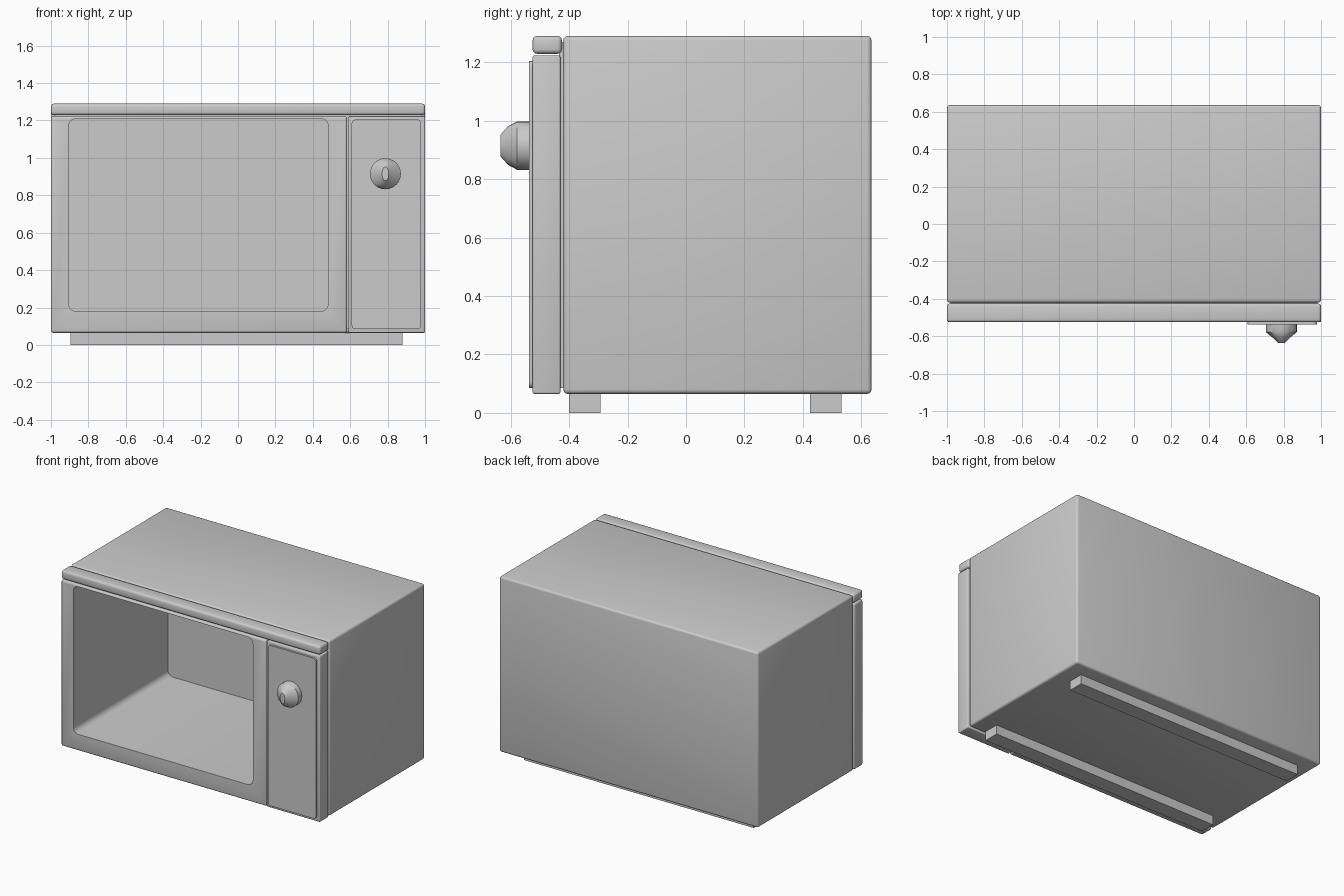
import bpy, bmesh, math

if "Cube" in bpy.data.objects:
    bpy.data.objects.remove(bpy.data.objects["Cube"])


def finish(name, bm):
    bmesh.ops.recalc_face_normals(bm, faces=bm.faces)
    me = bpy.data.meshes.new(name)
    bm.to_mesh(me)
    bm.free()
    ob = bpy.data.objects.new(name, me)
    bpy.context.collection.objects.link(ob)
    return ob


def box(name, x, y, z, bevel=0.0, segs=3):
    bm = bmesh.new()
    bmesh.ops.create_cube(bm, size=1)
    for v in bm.verts:
        for i, (a, b) in enumerate((x, y, z)):
            v.co[i] = (a + b) / 2 + v.co[i] * (b - a)
    if bevel:
        bmesh.ops.bevel(bm, geom=bm.edges[:], offset=bevel, segments=segs,
                        profile=0.5, affect='EDGES')
    return finish(name, bm)


def rounded_slab(name, x, y, z, r, segs=5):
    # rounded rectangle in the xz plane, extruded along y
    corners = [(x[1] - r, z[1] - r), (x[0] + r, z[1] - r),
               (x[0] + r, z[0] + r), (x[1] - r, z[0] + r)]
    pts = []
    for k, (cx, cz) in enumerate(corners):
        for s in range(segs + 1):
            a = math.pi / 2 * (k + s / segs)
            pts.append((cx + r * math.cos(a), cz + r * math.sin(a)))
    bm = bmesh.new()
    face = bm.faces.new([bm.verts.new((px, y[0], pz)) for px, pz in pts])
    ext = bmesh.ops.extrude_face_region(bm, geom=[face])
    moved = [g for g in ext['geom'] if isinstance(g, bmesh.types.BMVert)]
    bmesh.ops.translate(bm, vec=(0, y[1] - y[0], 0), verts=moved)
    return finish(name, bm)


def smooth(ob):
    bpy.ops.object.select_all(action='DESELECT')
    bpy.context.view_layer.objects.active = ob
    ob.select_set(True)
    bpy.ops.object.shade_smooth_by_angle(angle=math.radians(35))


def cut(ob, cutter):
    bpy.context.view_layer.objects.active = ob
    mod = ob.modifiers.new("opening", 'BOOLEAN')
    mod.operation = 'DIFFERENCE'
    mod.solver = 'EXACT'
    mod.object = cutter
    bpy.ops.object.modifier_apply(modifier=mod.name)


parts = []

# housing, door and the recessed joint between them
body = box("body", (-1, 1), (-0.42, 0.635), (0.065, 1.29), 0.015)
door = box("door_frame", (-1, 0.583), (-0.525, -0.43), (0.065, 1.223), 0.012)
joint = box("door_joint", (-0.98, 0.98), (-0.435, -0.415), (0.085, 1.27))

# cooking cavity
cutter = rounded_slab("cavity_cutter", (-0.905, 0.482), (-0.7, 0.52), (0.18, 1.21), 0.04)
cutter.hide_render = True
for ob in (body, door, joint):
    cut(ob, cutter)
    parts.append(ob)
bpy.data.objects.remove(cutter, do_unlink=True)

# top rail and control side
parts.append(box("top_trim", (-1, 1), (-0.525, -0.425), (1.229, 1.29), 0.015))
parts.append(box("control_housing", (0.59, 1), (-0.525, -0.43), (0.065, 1.223), 0.006))
parts.append(rounded_slab("control_panel", (0.608, 0.978), (-0.538, -0.51), (0.085, 1.205), 0.02))

# knob: round base narrowing to a vertical grip
n = 24
bm = bmesh.new()
rings = []
for y, rx, rz in [(-0.53, 0.083, 0.083), (-0.578, 0.083, 0.083),
                  (-0.609, 0.045, 0.066), (-0.635, 0.018, 0.037)]:
    rings.append([bm.verts.new((0.788 + rx * math.cos(2 * math.pi * i / n), y,
                                0.915 + rz * math.sin(2 * math.pi * i / n)))
                  for i in range(n)])
for a, b in zip(rings, rings[1:]):
    for i in range(n):
        j = (i + 1) % n
        bm.faces.new((a[i], a[j], b[j], b[i]))
bm.faces.new(rings[0])
bm.faces.new(rings[-1])
parts.append(finish("knob", bm))

# foot rails
for name, y in (("front_foot_rail", (-0.4, -0.293)), ("back_foot_rail", (0.424, 0.532))):
    parts.append(box(name, (-0.895, 0.88), y, (0, 0.075)))

for ob in parts:
    smooth(ob)
